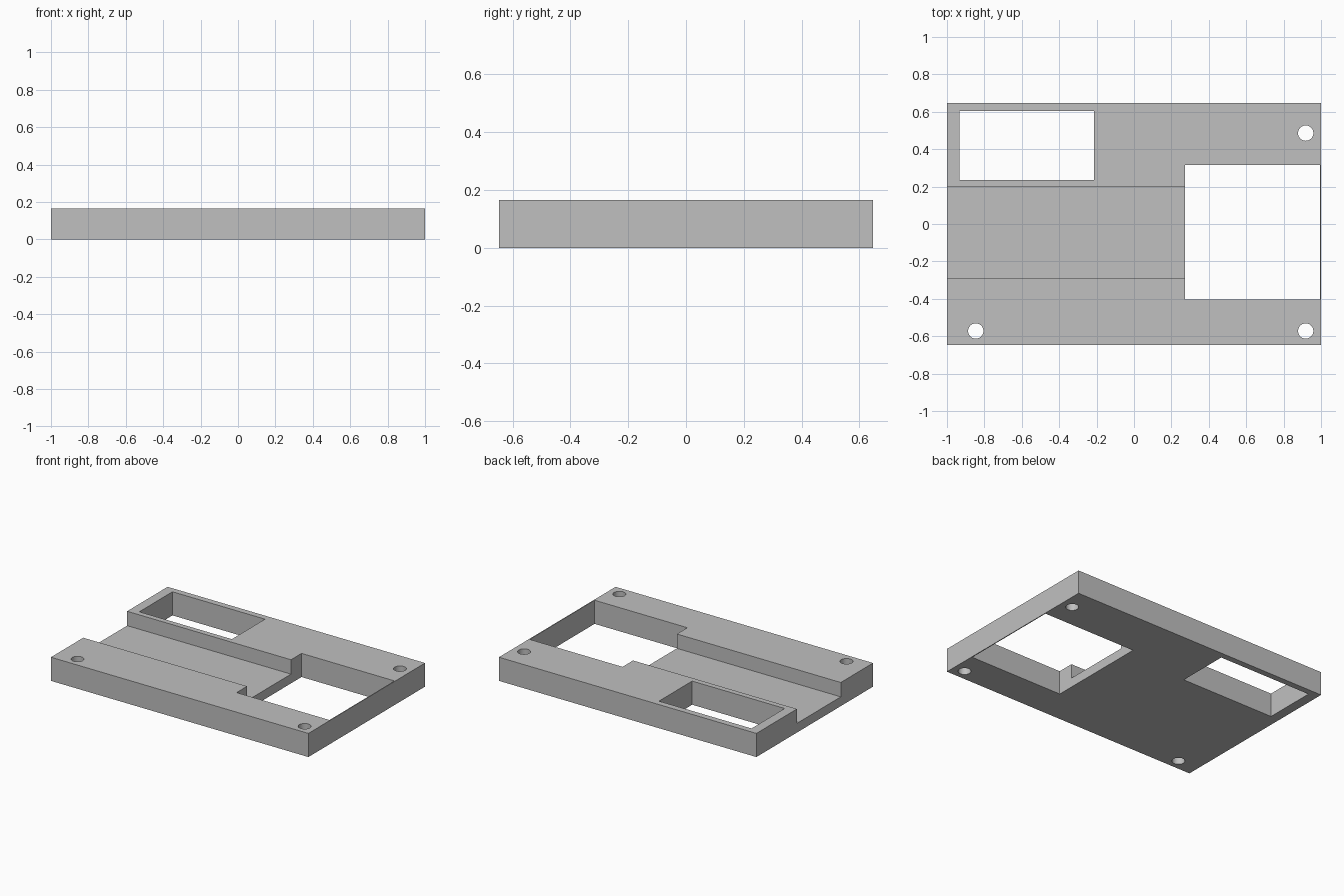
import bpy

default = bpy.data.objects.get("Cube")
if default:
    bpy.data.objects.remove(default, do_unlink=True)

HEIGHT = 0.166
HALF_DEPTH = 0.647

# Plain grey plastic
grey = bpy.data.materials.new("light_grey")
grey.use_nodes = True
colour = (0.527, 0.527, 0.527, 1)
grey.diffuse_color = colour
grey.node_tree.nodes["Principled BSDF"].inputs["Base Color"].default_value = colour


def box(name, x, y, z):
    """Box spanning the given (low, high) ranges."""
    spans = (x, y, z)
    bpy.ops.mesh.primitive_cube_add(size=1, location=[(a + b) / 2 for a, b in spans])
    obj = bpy.context.object
    obj.name = name
    obj.scale = [b - a for a, b in spans]
    bpy.ops.object.transform_apply(location=True, rotation=False, scale=True)
    obj.data.materials.append(grey)
    return obj


def screw_hole(x, y):
    bpy.ops.mesh.primitive_cylinder_add(vertices=32, radius=0.041, depth=1, location=(x, y, 0))
    obj = bpy.context.object
    obj.name = "screw_hole_cutter"
    obj.data.materials.append(grey)
    return obj


# Base plate
plate = box("base_plate", (-1, 1), (-HALF_DEPTH, HALF_DEPTH), (0, HEIGHT))

through = (-0.5, 0.5)
cutters = [
    # Wide opening, leaving a thin wall on the +x side
    box("side_opening_cutter", (0.273, 0.994), (-0.405, 0.315), through),
    # Window near the back corner
    box("window_cutter", (-0.932, -0.213), (0.236, 0.604), through),
    # Shallow channel running from the -x edge into the wide opening
    box("channel_cutter", (-1.2, 0.5), (-0.289, 0.198), (0.065, 0.5)),
]
# Screw holes in three corners
cutters += [screw_hole(x, y) for x, y in ((0.918, 0.486), (0.918, -0.572), (-0.846, -0.572))]

# Cut each opening, then discard its cutter
for cutter in cutters:
    cutter.hide_render = True
    mod = plate.modifiers.new(cutter.name, "BOOLEAN")
    mod.operation = "DIFFERENCE"
    mod.solver = "EXACT"
    mod.object = cutter
    bpy.context.view_layer.objects.active = plate
    bpy.ops.object.modifier_apply(modifier=mod.name)
    bpy.data.objects.remove(cutter, do_unlink=True)

# Smooth hole walls, crisp edges elsewhere
bpy.ops.object.select_all(action="DESELECT")
plate.select_set(True)
bpy.context.view_layer.objects.active = plate
bpy.ops.object.shade_smooth_by_angle()
